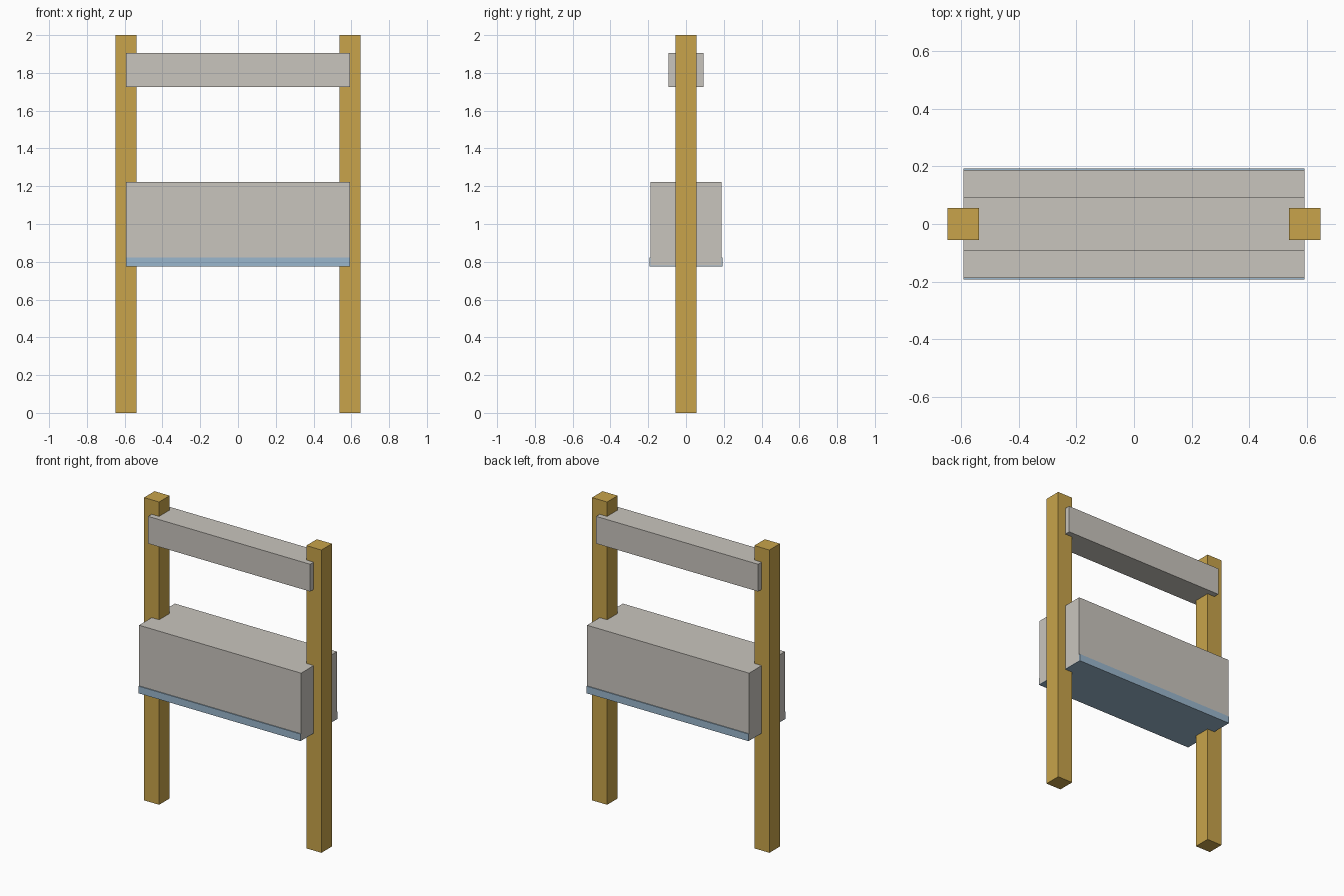
import bpy
import bmesh

cube = bpy.data.objects.get("Cube")
if cube:
    bpy.data.objects.remove(cube, do_unlink=True)


def make_material(name, rgb):
    mat = bpy.data.materials.new(name)
    mat.use_nodes = True
    mat.diffuse_color = (*rgb, 1)
    mat.node_tree.nodes["Principled BSDF"].inputs["Base Color"].default_value = (*rgb, 1)
    return mat


def extrude_profile(name, profile, x0, x1, mat):
    """Extrude a closed (y, z) outline along x."""
    bm = bmesh.new()
    face = bm.faces.new([bm.verts.new((x0, y, z)) for y, z in profile])
    moved = bmesh.ops.extrude_face_region(bm, geom=[face])["geom"]
    verts = [v for v in moved if isinstance(v, bmesh.types.BMVert)]
    bmesh.ops.translate(bm, verts=verts, vec=(x1 - x0, 0, 0))
    bmesh.ops.recalc_face_normals(bm, faces=bm.faces)
    mesh = bpy.data.meshes.new(name)
    bm.to_mesh(mesh)
    bm.free()
    mesh.materials.append(mat)
    obj = bpy.data.objects.new(name, mesh)
    bpy.context.collection.objects.link(obj)
    return obj


def rectangle(half, z0, z1):
    return [(-half, z0), (half, z0), (half, z1), (-half, z1)]


wood = make_material("golden wood", (0.578, 0.371, 0.069))
grey = make_material("warm grey", (0.584, 0.558, 0.515))
blue = make_material("pale blue", (0.328, 0.474, 0.610))

SPAN = 0.592   # half length of the panels
BASE = 0.775   # underside of the box
SIDE = 0.187   # half depth of the box
TRIM = 0.193   # half depth including the trim
FLOOR = BASE + 0.004

# Square posts
for side, x in (("right", -0.593), ("left", 0.593)):
    extrude_profile(side + "_post", rectangle(0.055, 0, 2), x - 0.055, x + 0.055, wood)

# Upper rail and main box
extrude_profile("upper_rail", rectangle(0.092, 1.725, 1.905), -SPAN, SPAN, grey)
extrude_profile("main_box", rectangle(SIDE, FLOOR, 1.222), -SPAN, SPAN, grey)

# Blue trim wrapping the lower edge of the box
lip = 0.822
extrude_profile("lower_trim", [
    (-TRIM, BASE), (TRIM, BASE), (TRIM, lip), (SIDE, lip),
    (SIDE, FLOOR), (-SIDE, FLOOR), (-SIDE, lip), (-TRIM, lip),
], -SPAN, SPAN, blue)
